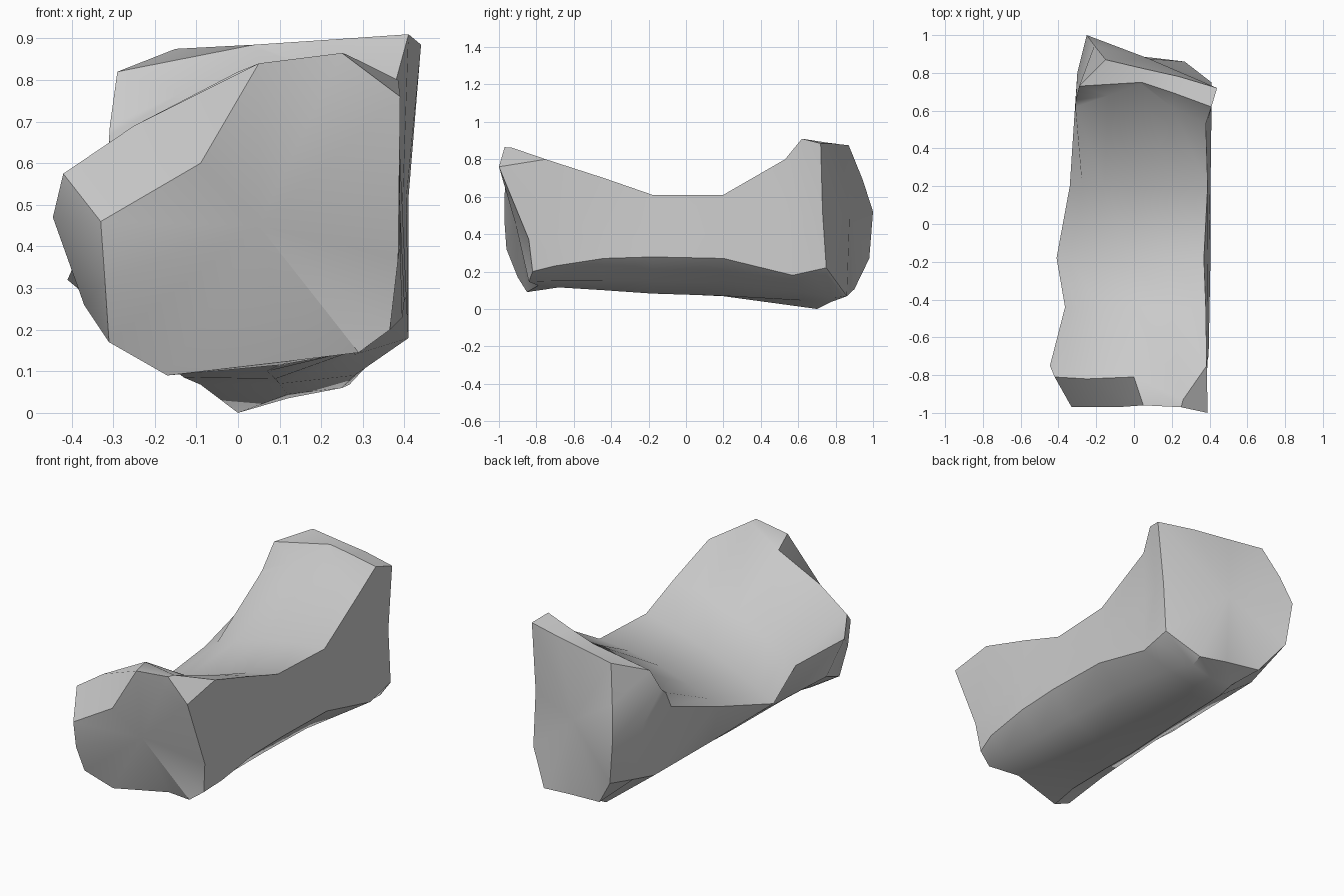
import bpy, bmesh, math
from mathutils import Vector

cube = bpy.data.objects.get("Cube")
if cube:
    bpy.data.objects.remove(cube, do_unlink=True)

# Stone colour
stone = bpy.data.materials.new("pale_grey_stone")
stone.use_nodes = True
grey = (0.6, 0.6, 0.6, 1.0)
stone.diffuse_color = grey
bsdf = stone.node_tree.nodes["Principled BSDF"]
bsdf.inputs["Base Color"].default_value = grey
bsdf.inputs["Roughness"].default_value = 0.9


def waist(y, top, ridge, underside):
    """Waist section: slanted, slightly domed top, rounded underside and flat +x side."""
    a, b = Vector((top[0], y, top[1])), Vector((ridge[0], y, ridge[1]))
    ring = []
    for t in (0, 0.25, 0.5, 0.75, 0.91, 1):
        p = a.lerp(b, t)
        p.z += 0.04 * math.sin(math.pi * t)
        ring.append(p)
    ring += [Vector((x, y, z)) for x, z in underside]
    ring.append(ring[-1].lerp(a, 0.5))
    return ring


# Each ring runs from the upper +x corner over the top, down the -x side and underneath
front_rim = [(.39, -1, .76), (.25, -.97, .865), (.05, -.96, .84), (-.09, -.97, .6),
             (-.33, -.97, .46), (-.32, -.96, .32), (-.31, -.9, .17), (-.17, -.85, .09),
             (.13, -.79, .125), (.29, -.84, .145), (.365, -.82, .2), (.385, -.84, .37)]
front_shoulder = [(.385, -.75, .8), (.26, -.93, .862), (0, -.81, .82), (-.25, -.82, .69),
                  (-.42, -.81, .575), (-.445, -.75, .47), (-.37, -.7, .26), (-.17, -.7, .12),
                  (.1, -.68, .115), (.3, -.7, .15), (.395, -.7, .23), (.39, -.7, .4)]
back_shoulder = [(.38, .53, .8), (.2, .62, .82), (.04, .74, .88), (-.135, .68, .77),
                 (-.31, .62, .66), (-.315, .58, .57), (-.26, .65, .2), (0, .7, 0),
                 (.12, .63, .045), (.28, .62, .09), (.41, .57, .18), (.395, .56, .48)]
back_crest = [(.41, .62, .91), (.22, .69, .897), (.04, .75, .885), (-.29, .73, .82),
              (-.308, .655, .69), (-.3, .8, .55), (-.24, .8, .23), (-.02, .77, .04),
              (.12, .77, .035), (.25, .78, .06), (.41, .66, .2), (.405, .66, .52)]
back_rim = [(.44, .72, .885), (.24, .78, .885), (.04, .825, .88), (-.15, .87, .875),
            (-.21, .945, .69), (-.25, 1, .52), (-.22, .98, .27), (-.1, .9, .105),
            (.1, .88, .088), (.268, .86, .068), (.41, .75, .22), (.41, .73, .52)]
rings = [
    front_rim,
    front_shoulder,
    waist(-.44, (.38, .7), (-.365, .42),
          [(-.34, .25), (-.15, .105), (.07, .1), (.28, .15), (.4, .27)]),
    waist(-.18, (.37, .61), (-.41, .32),
          [(-.3, .23), (-.13, .085), (.09, .082), (.28, .15), (.405, .278)]),
    waist(.2, (.39, .61), (-.34, .43),
          [(-.29, .22), (-.09, .068), (.1, .07), (.28, .14), (.405, .27)]),
    back_shoulder,
    back_crest,
    back_rim,
]

# Loft the rings and close both ends with a fan
bm = bmesh.new()
loops = [[bm.verts.new(p) for p in ring] for ring in rings]
n = len(loops[0])
for a, b in zip(loops, loops[1:]):
    for i in range(n):
        j = (i + 1) % n
        bm.faces.new((a[i], a[j], b[j], b[i]))
for loop, centre in ((loops[0], (.05, -.91, .45)), (loops[-1], (.08, .875, .5))):
    hub = bm.verts.new(centre)
    for i in range(n):
        bm.faces.new((loop[i], loop[(i + 1) % n], hub))
bmesh.ops.recalc_face_normals(bm, faces=bm.faces[:])
mesh = bpy.data.meshes.new("rock")
bm.to_mesh(mesh)
bm.free()
mesh.materials.append(stone)
rock = bpy.data.objects.new("rock", mesh)
bpy.context.collection.objects.link(rock)

# Smooth broad surfaces, sharp broken edges
bpy.ops.object.select_all(action='DESELECT')
rock.select_set(True)
bpy.context.view_layer.objects.active = rock
bpy.ops.object.shade_smooth_by_angle(angle=math.radians(32))
